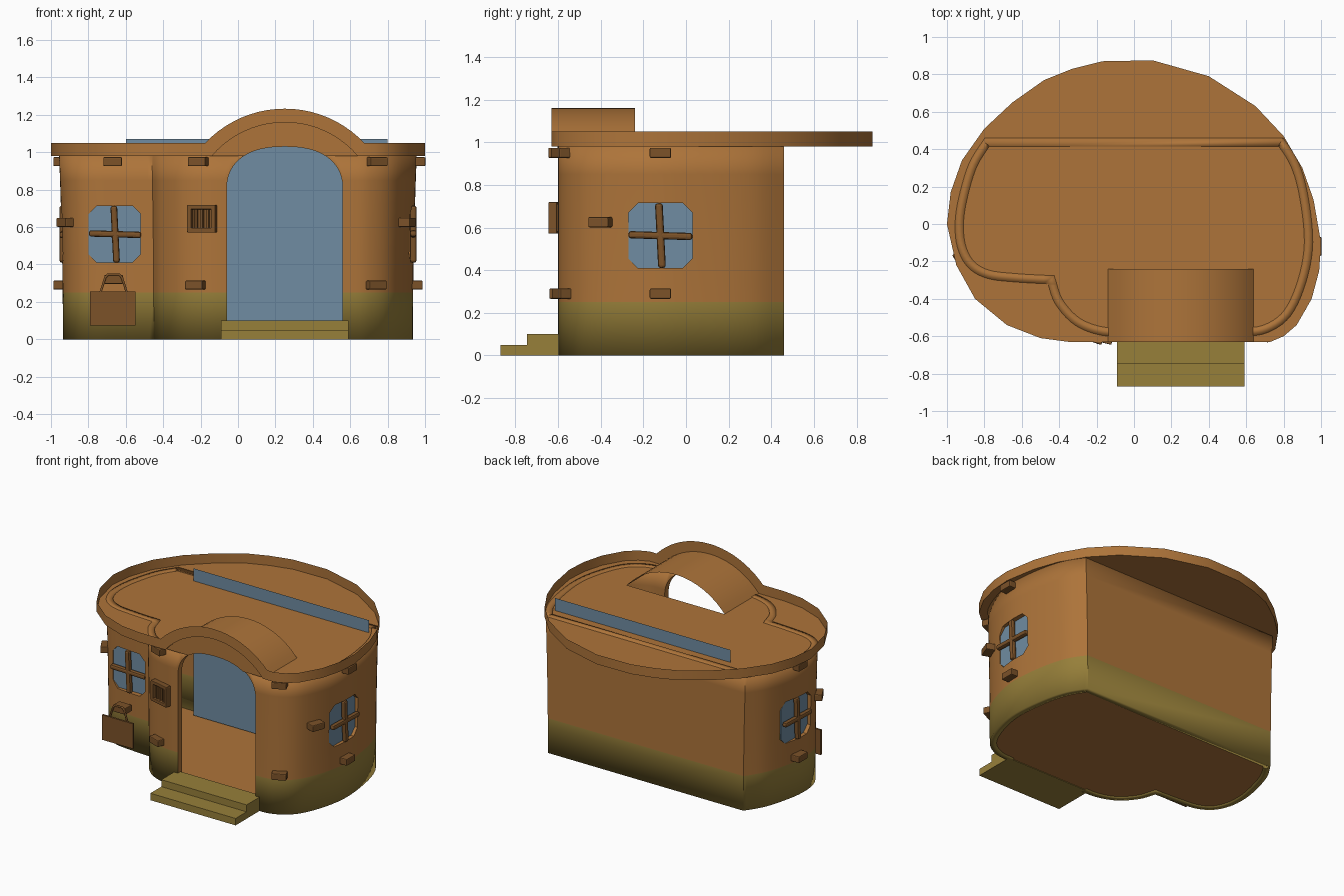
import bpy, bmesh, math
from mathutils import Vector, Matrix

if "Cube" in bpy.data.objects:
    bpy.data.objects.remove(bpy.data.objects["Cube"])


def material(name, rgb):
    m = bpy.data.materials.new(name)
    m.diffuse_color = (*rgb, 1)
    m.use_nodes = True
    m.node_tree.nodes["Principled BSDF"].inputs["Base Color"].default_value = m.diffuse_color
    return m


CLAY = material("clay brown", (0.42, 0.175, 0.042))
OLIVE = material("olive base", (0.31, 0.215, 0.042))
GLASS = material("blue glass", (0.16, 0.265, 0.36))
WOOD = material("dark wood", (0.20, 0.085, 0.022))


def mesh(name, verts, faces, mats, smooth=False):
    me = bpy.data.meshes.new(name)
    me.from_pydata([tuple(v) for v in verts], [], faces)
    for m in mats:
        me.materials.append(m)
    ob = bpy.data.objects.new(name, me)
    bpy.context.collection.objects.link(ob)
    bm = bmesh.new()
    bm.from_mesh(me)
    bmesh.ops.recalc_face_normals(bm, faces=bm.faces)
    bm.to_mesh(me)
    bm.free()
    if smooth:
        bpy.context.view_layer.objects.active = ob
        ob.select_set(True)
        bpy.ops.object.shade_smooth_by_angle(angle=math.radians(35))
        ob.select_set(False)
    return ob


def prism(name, pts, y0, y1, mat, loc=(0, 0, 0), ang=0):
    """Extrude an x-z outline along y."""
    n = len(pts)
    v = [(x, y0, z) for x, z in pts] + [(x, y1, z) for x, z in pts]
    f = [tuple(range(n)), tuple(range(2 * n - 1, n - 1, -1))]
    f += [(i, (i + 1) % n, (i + 1) % n + n, i + n) for i in range(n)]
    ob = mesh(name, v, f, [mat] if mat else [])
    ob.location, ob.rotation_euler.z = loc, ang
    return ob


def box(name, loc, size, mat, ang=0, bevel=0, tilt=0):
    w, d, h = (s / 2 for s in size)
    ob = prism(name, [(-w, -h), (w, -h), (w, h), (-w, h)], -d, d, mat, loc, ang)
    ob.rotation_euler.y = tilt
    if bevel:
        b = ob.modifiers.new("bevel", "BEVEL")
        b.width, b.segments = bevel, 2
    return ob


def cut(target, cutter):
    b = target.modifiers.new("opening", "BOOLEAN")
    b.operation, b.solver, b.object = "DIFFERENCE", "EXACT", cutter
    cutter.hide_render = True
    cutter.hide_set(True)


def spline(pts, n=5):
    """Smooth open path through the points."""
    p = [Vector(q) for q in [pts[0], *pts, pts[-1]]]
    out = []
    for a, b, c, d in zip(p, p[1:], p[2:], p[3:]):
        for i in range(n):
            t = i / n
            out.append(0.5 * (2 * b + (c - a) * t + (2 * a - 5 * b + 4 * c - d) * t * t
                              + (3 * b - a - 3 * c + d) * t ** 3))
    return out + [p[-1]]


# walls: flat back, rounded sides, recessed left front
right = [(-0.45, -0.32), (-0.41, -0.43), (-0.31, -0.54), (-0.17, -0.595), (0, -0.6), (0.3, -0.6),
         (0.56, -0.6), (0.7, -0.58), (0.82, -0.49), (0.9, -0.31), (0.935, -0.1), (0.91, 0.15),
         (0.86, 0.33), (0.78, 0.46)]
left = [(-0.78, 0.46), (-0.86, 0.33), (-0.91, 0.17), (-0.935, 0.02), (-0.925, -0.12),
        (-0.87, -0.23), (-0.77, -0.29), (-0.62, -0.31), (-0.45, -0.32)]
foot = spline(right) + spline(left)[:-1]
n = len(foot)
levels = [0, 0.25, 0.45, 0.65, 0.85, 0.984]
wv = [(p.x * (1 + 0.023 * z * z), p.y, z) for z in levels for p in foot]
wf = [(k * n + i, k * n + (i + 1) % n, (k + 1) * n + (i + 1) % n, (k + 1) * n + i)
      for k in range(len(levels) - 1) for i in range(n)]
walls = mesh("walls", wv, wf, [CLAY, OLIVE], True)
for f in walls.data.polygons:
    f.material_index = 1 if f.center.z < 0.25 else 0
s = walls.modifiers.new("thickness", "SOLIDIFY")
s.thickness, s.offset, s.use_even_offset = 0.045, -1, True
mesh("floor", [(p.x * 0.99, p.y * 0.99, 0.004) for p in foot], [tuple(range(n))], [CLAY])

# roof outline, from front right round the back to front left
roof = [(0.73, -0.63), (0.8, -0.6), (0.87, -0.54), (0.95, -0.4), (0.99, -0.25), (1, -0.1),
        (0.96, 0.13), (0.9, 0.3), (0.8, 0.47), (0.65, 0.63), (0.4, 0.79), (0.1, 0.875),
        (-0.17, 0.87), (-0.33, 0.83), (-0.48, 0.77), (-0.65, 0.65), (-0.8, 0.51), (-0.92, 0.34),
        (-0.98, 0.17), (-1, 0), (-0.95, -0.22), (-0.85, -0.4), (-0.68, -0.54), (-0.5, -0.61),
        (-0.35, -0.63)]
CX, CZ, FRONT = 0.25, 0.648, -0.63


def arch(r, z0, steps=20):
    a = math.acos((z0 - CZ) / r)
    return [(CX + r * math.sin(a * (2 * i / steps - 1)), CZ + r * math.cos(a * (2 * i / steps - 1)))
            for i in range(steps + 1)]


low, high = arch(0.512, 0.98), arch(0.585, 1.05)
x0, x1 = low[0][0], low[-1][0]

# roof deck with a gap below the porch vault
deck = roof + [(x0, FRONT), (x0, -0.24), (x1, -0.24), (x1, FRONT)]
mesh("roof_deck", [(x, y, 0.98) for x, y in deck], [tuple(range(len(deck)))], [CLAY])

# thin rim that rises over the door
rl = [(x, y, 0.98) for x, y in roof] + [(x, FRONT, z) for x, z in low]
ru = [(x, y, 1.05) for x, y in roof] + [(x, FRONT, z) for x, z in high]
m = len(rl)
mesh("roof_rim", rl + ru, [(i, (i + 1) % m, (i + 1) % m + m, i + m) for i in range(m)], [CLAY], True)

# porch vault
k = len(low)
mesh("porch_vault", [(x, FRONT, z) for x, z in low] + [(x, -0.24, z) for x, z in low],
     [(i, i + 1, i + 1 + k, i + k) for i in range(k - 1)], [CLAY], True)
tympanum = prism("arch_wall", low, -0.615, -0.575, CLAY)

# door opening
door = [(-0.06, -0.1)]
for i in range(25):
    a = math.pi * (1 - i / 24)
    c, q = math.cos(a), max(math.sin(a), 0)
    door.append((CX + 0.31 * math.copysign(abs(c) ** 0.85, c), 0.8 + 0.23 * q ** 0.85))
door.append((0.56, -0.1))
door_cutter = prism("door_cutter", door, -0.8, -0.45, None)
cut(walls, door_cutter)
cut(tympanum, door_cutter)

# tall glass panel near the back
mesh("back_glass", [(-0.6, 0.35, 0.01), (0.8, 0.35, 0.01), (0.8, 0.35, 1.07), (-0.6, 0.35, 1.07)],
     [(0, 1, 2, 3)], [GLASS])

# steps
step_profile = [(-0.87, 0), (-0.87, 0.05), (-0.745, 0.05), (-0.745, 0.1), (-0.57, 0.1), (-0.57, 0)]
steps = prism("steps", step_profile, -0.34, 0.34, OLIVE, (CX, 0, 0), math.radians(90))
steps.matrix_world = Matrix(((0, 1, 0, CX), (1, 0, 0, 0), (0, 0, 1, 0), (0, 0, 0, 1)))
steps.data.flip_normals()

# windows with crossed bars
for name, x, y, deg, w in (("front", -0.66, -0.308, 0, 0.14), ("right", 0.942, -0.12, 90, 0.15),
                           ("left", -0.942, 0.07, -90, 0.15)):
    ang, h, c = math.radians(deg), 0.152, 0.045
    loc = (x, y, 0.562)
    octagon = [(-w + c, -h), (w - c, -h), (w, -h + c), (w, h - c),
               (w - c, h), (-w + c, h), (-w, h - c), (-w, -h + c)]
    cut(walls, prism(name + "_window_cutter", octagon, -0.1, 0.12, None, loc, ang))
    prism(name + "_window_pane", octagon, 0.03, 0.036, GLASS, loc, ang)
    for part, size, tilt in (("upright", (0.036, 0.035, 2 * h), -0.05),
                             ("crossbar", (2 * w, 0.035, 0.034), 0.03)):
        box(f"{name}_window_{part}", (x * 0.995, y, 0.562), size, WOOD, ang, 0.012, tilt)

# wooden beam ends: x, y, z, facing angle
beams = [(-0.95, 0.07, 0.95, -90), (-0.95, 0.07, 0.29, -90), (0.965, -0.12, 0.95, 90),
         (0.95, -0.12, 0.29, 90), (-0.67, -0.32, 0.95, 0), (-0.665, -0.37, 0.32, 0),
         (-0.21, -0.595, 0.95, -20), (-0.225, -0.59, 0.29, -20), (0.74, -0.58, 0.95, 25),
         (0.735, -0.575, 0.29, 25), (0.9, -0.4, 0.625, 70), (-0.915, -0.19, 0.625, -60)]
for x, y, z, deg in beams:
    box("beam_end", (x, y, z), (0.1, 0.075, 0.048), WOOD, math.radians(deg), 0.006)

# small barred vent beside the door
va = math.radians(-14)
vent = Matrix.Translation((-0.19, -0.598, 0.645)) @ Matrix.Rotation(va, 4, "Z")
parts = [(0, 0.012, 0, 0.14, 0.02, 0.13), (0, -0.01, 0.062, 0.155, 0.04, 0.024),
         (0, -0.01, -0.062, 0.155, 0.04, 0.024)]
parts += [(sx * 0.066, -0.01, 0, 0.024, 0.04, 0.14) for sx in (-1, 1)]
parts += [(i * 0.032, -0.006, 0, 0.014, 0.025, 0.12) for i in (-1, 0, 1)]
for x, y, z, *size in parts:
    box("vent_part", vent @ Vector((x, y, z)), size, WOOD, va, 0.004)

# hanging board and its cord
box("hanging_board", (-0.67, -0.41, 0.165), (0.245, 0.014, 0.18), WOOD)
cord = bpy.data.curves.new("board_cord", "CURVE")
cord.dimensions, cord.bevel_depth, cord.bevel_resolution = "3D", 0.007, 1
cord.materials.append(WOOD)
sp = cord.splines.new("POLY")
path = [(-0.74, 0.235), (-0.71, 0.33), (-0.695, 0.347), (-0.635, 0.347), (-0.62, 0.33), (-0.59, 0.235)]
sp.points.add(len(path) - 1)
for p, (x, z) in zip(sp.points, path):
    p.co = (x, -0.41, z, 1)
bpy.context.collection.objects.link(bpy.data.objects.new("board_cord", cord))
